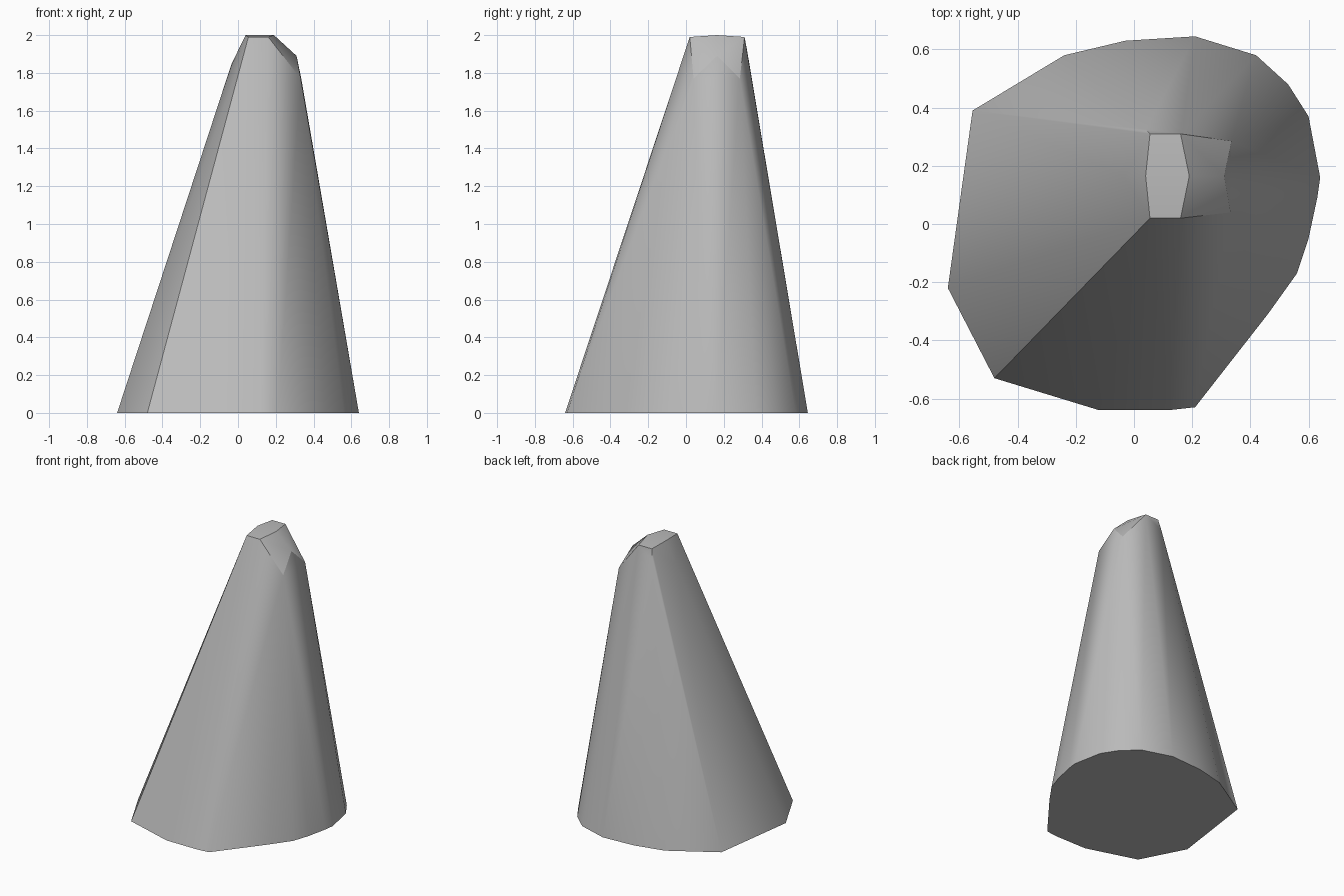
import bpy, bmesh, math

cube = bpy.data.objects.get("Cube")
if cube:
    bpy.data.objects.remove(cube, do_unlink=True)

# Plain stone grey
grey = bpy.data.materials.new("stone grey")
grey.use_nodes = True
color = (0.5, 0.5, 0.5, 1.0)
grey.diffuse_color = color
grey.node_tree.nodes["Principled BSDF"].inputs["Base Color"].default_value = color

# Irregular footprint on the ground
base = [(-.48, -.53), (-.12, -.64), (.12, -.64), (.21, -.63), (.46, -.31),
        (.56, -.17), (.60, -.05), (.63, .09), (.64, .16), (.60, .37),
        (.53, .48), (.42, .58), (.21, .645), (-.03, .63), (-.24, .58),
        (-.555, .39), (-.64, -.22)]
# Six-sided cap, then the shoulders around it
cap = [(.04, .165, 2), (.19, .165, 2)] + [
    (x, y, 1.99) for x in (.055, .16) for y in (.02, .31)]
shoulders = [(.31, .165, 1.89), (.335, .285, 1.77), (.332, .04, 1.77),
             (-.035, .165, 1.845), (.04, .325, 1.91)]

# Wrap the points in a convex skin
bm = bmesh.new()
for p in [(x, y, 0) for x, y in base] + cap + shoulders:
    bm.verts.new(p)
hull = bmesh.ops.convex_hull(bm, input=bm.verts)
bmesh.ops.delete(bm, geom=[v for v in bm.verts if not v.link_faces], context='VERTS')
bmesh.ops.dissolve_limit(bm, angle_limit=math.radians(0.5), verts=bm.verts, edges=bm.edges)
bmesh.ops.recalc_face_normals(bm, faces=bm.faces)

mesh = bpy.data.meshes.new("tapered_rock")
bm.to_mesh(mesh)
bm.free()
mesh.materials.append(grey)
rock = bpy.data.objects.new("tapered_rock", mesh)
bpy.context.collection.objects.link(rock)

# Smooth sides with crisp base and cap edges
bpy.context.view_layer.objects.active = rock
rock.select_set(True)
bpy.ops.object.shade_smooth_by_angle(angle=math.radians(30))
